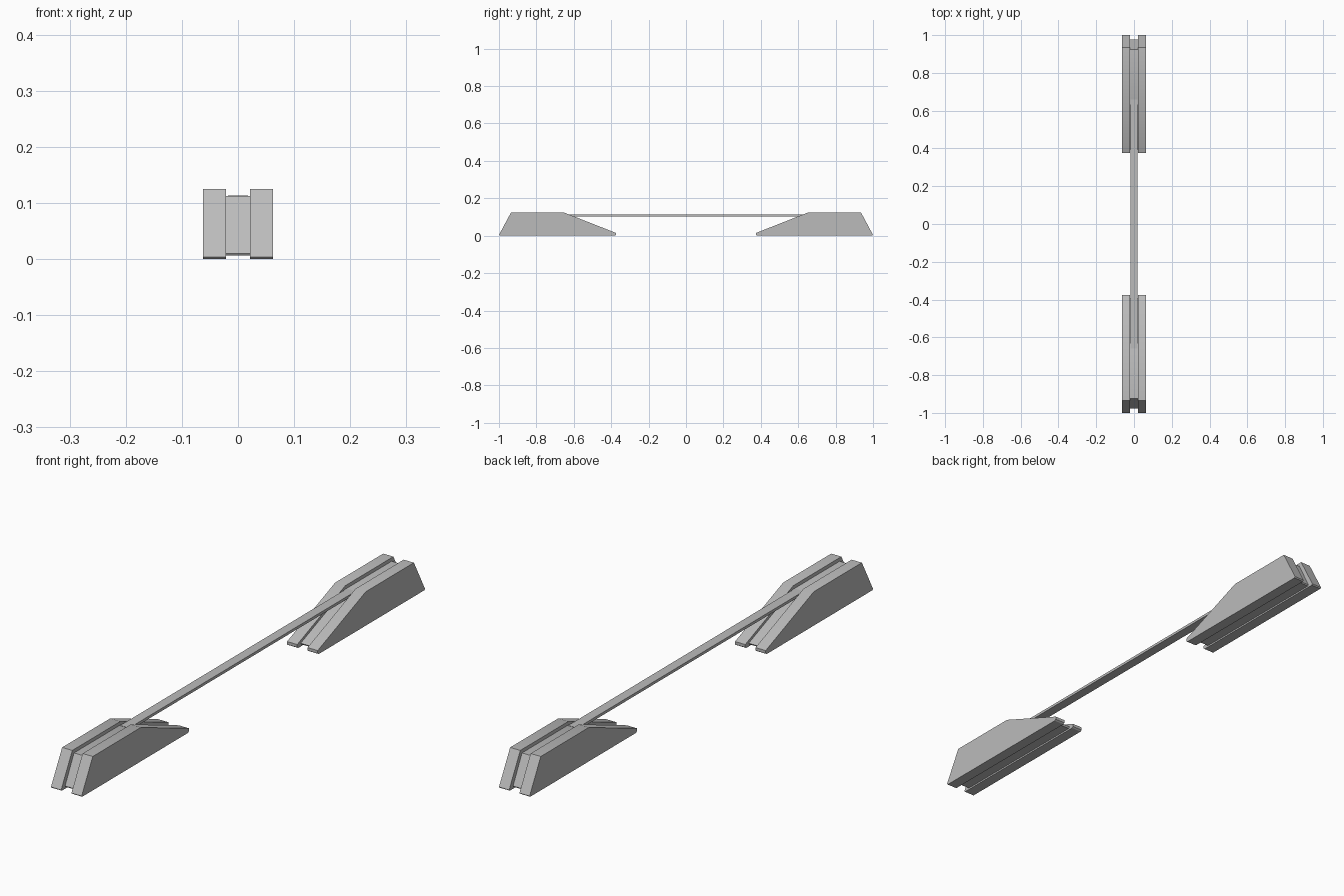
import bpy
import bmesh
import math

cube = bpy.data.objects.get("Cube")
if cube:
    bpy.data.objects.remove(cube, do_unlink=True)

grey = bpy.data.materials.new("plain_grey")
grey.use_nodes = True
colour = (0.5, 0.5, 0.5, 1)
grey.diffuse_color = colour
grey.node_tree.nodes["Principled BSDF"].inputs["Base Color"].default_value = colour


def extrude_profile(name, profile, x0, x1, flip):
    """Extrude a (y, z) profile along x; flip = -1 mirrors it front to back."""
    bm = bmesh.new()
    face = bm.faces.new([bm.verts.new((x0, y * flip, z)) for y, z in profile])
    result = bmesh.ops.extrude_face_region(bm, geom=[face])
    moved = [v for v in result["geom"] if isinstance(v, bmesh.types.BMVert)]
    bmesh.ops.translate(bm, vec=(x1 - x0, 0, 0), verts=moved)
    bmesh.ops.recalc_face_normals(bm, faces=bm.faces)
    mesh = bpy.data.meshes.new(name)
    bm.to_mesh(mesh)
    bm.free()
    mesh.materials.append(grey)
    obj = bpy.data.objects.new(name, mesh)
    bpy.context.collection.objects.link(obj)
    bpy.ops.object.select_all(action="DESELECT")
    obj.select_set(True)
    bpy.context.view_layer.objects.active = obj
    bpy.ops.object.shade_smooth_by_angle(angle=math.radians(30))
    return obj


# Side cheeks and the slightly smaller core between them
cheek = [(-0.996, 0), (-1, 0.004), (-0.935, 0.125), (-0.655, 0.125),
         (-0.375, 0.015), (-0.375, 0.004), (-0.381, 0)]
core = [(-0.974, 0.006), (-0.977, 0.01), (-0.925, 0.112), (-0.65, 0.112),
        (-0.395, 0.012), (-0.4, 0.006)]
gap, half_width = 0.021, 0.0625

for end, flip in (("front", 1), ("back", -1)):
    extrude_profile(end + "_left_cheek", cheek, gap, half_width, flip)
    extrude_profile(end + "_right_cheek", cheek, -half_width, -gap, flip)
    extrude_profile(end + "_core", core, -gap, gap, flip)

# Thin rail spanning the two end blocks
rail = [(-0.66, 0.103), (-0.66, 0.113), (0.66, 0.113), (0.66, 0.103)]
extrude_profile("rail", rail, -0.018, 0.018, 1)
